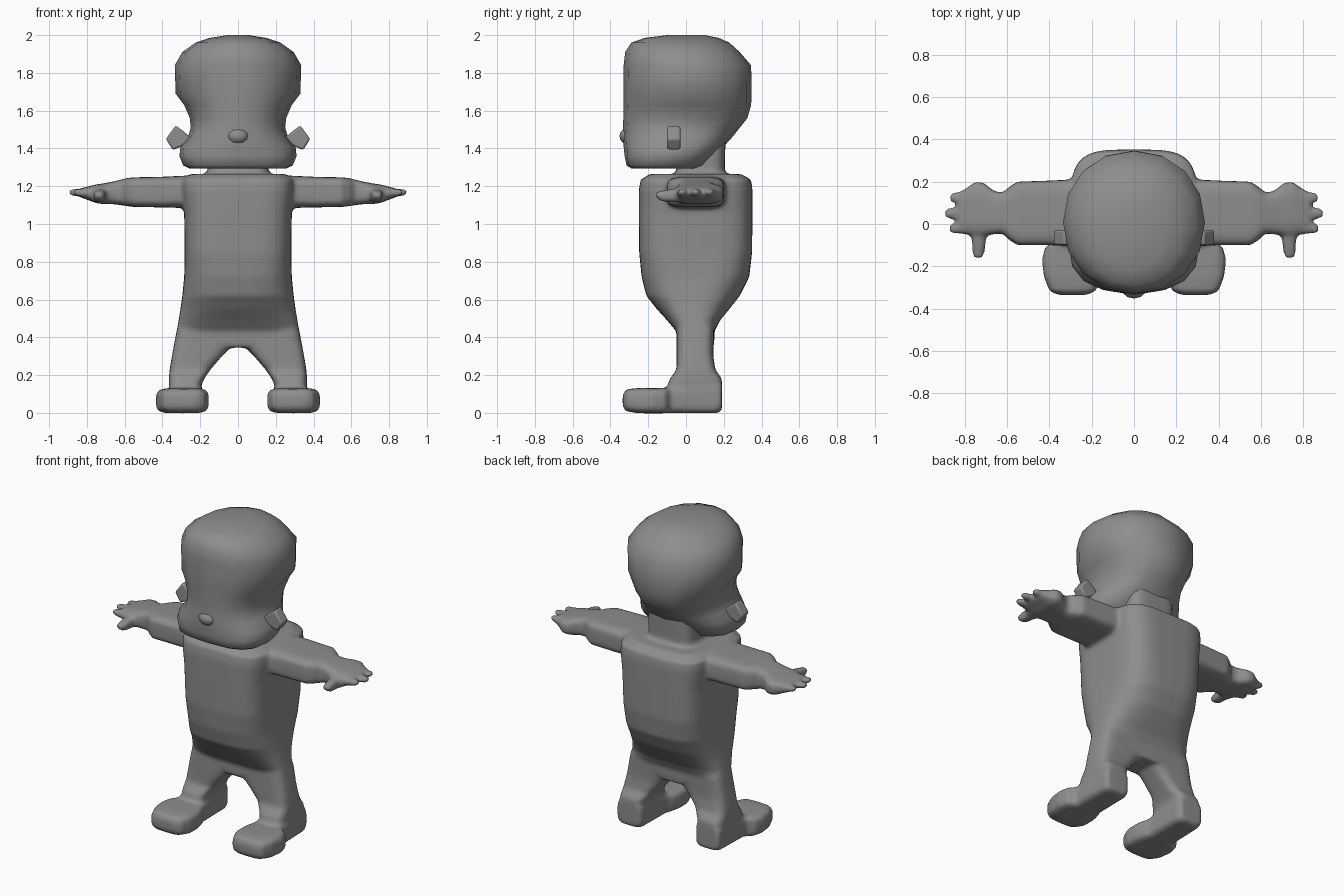
import bpy, bmesh, math
from mathutils import Vector

grey = bpy.data.materials.new("plain grey")
grey.diffuse_color = (0.27, 0.27, 0.27, 1)


def loft(bm, axis, sections, n=24, side=1):
    """Closed loft of rounded rectangles: (t, u0, u1, v0, v1, power) along an axis."""
    rings = []
    for t, u0, u1, v0, v1, p in sections:
        ring = []
        for i in range(n):
            a = 2 * math.pi * i / n
            c, s = math.cos(a), math.sin(a)
            u = (u0 + u1) / 2 + (u1 - u0) / 2 * math.copysign(abs(c) ** (2 / p), c)
            v = (v0 + v1) / 2 + (v1 - v0) / 2 * math.copysign(abs(s) ** (2 / p), s)
            co = {"x": (t, u, v), "y": (u, t, v), "z": (u, v, t)}[axis]
            ring.append(bm.verts.new((co[0] * side, co[1], co[2])))
        rings.append(ring)
    faces = [bm.faces.new(rings[0]), bm.faces.new(rings[-1])]
    for a, b in zip(rings, rings[1:]):
        for i in range(n):
            j = (i + 1) % n
            faces.append(bm.faces.new((a[i], a[j], b[j], b[i])))
    bmesh.ops.recalc_face_normals(bm, faces=faces)


def finish(name, bm, angle=180):
    me = bpy.data.meshes.new(name)
    bm.to_mesh(me)
    bm.free()
    me.materials.append(grey)
    ob = bpy.data.objects.new(name, me)
    bpy.context.collection.objects.link(ob)
    bpy.ops.object.select_all(action="DESELECT")
    ob.select_set(True)
    bpy.context.view_layer.objects.active = ob
    bpy.ops.object.shade_smooth_by_angle(angle=math.radians(angle))
    return ob


def fuse(ob, voxel, repeat):
    """Blend overlapping volumes into one smooth skin."""
    r = ob.modifiers.new("fuse", "REMESH")
    r.mode, r.voxel_size, r.use_smooth_shade = "VOXEL", voxel, True
    s = ob.modifiers.new("soften", "SMOOTH")
    s.factor, s.iterations = 0.5, repeat


# Body: torso, pelvis, legs, feet, arms and hands fused together
bm = bmesh.new()
loft(bm, "z", [
    (0.345, -0.10, 0.10, -0.045, 0.145, 4),
    (0.38, -0.25, 0.25, -0.05, 0.15, 4),
    (0.43, -0.325, 0.325, -0.05, 0.15, 4),
    (0.49, -0.315, 0.315, -0.10, 0.18, 3.2),
    (0.55, -0.305, 0.305, -0.155, 0.23, 2.8),
    (0.62, -0.295, 0.295, -0.21, 0.285, 2.8),
    (0.72, -0.285, 0.285, -0.235, 0.335, 3.2),
    (0.85, -0.282, 0.282, -0.248, 0.35, 3.8),
    (1.05, -0.285, 0.285, -0.25, 0.352, 4),
    (1.18, -0.30, 0.30, -0.25, 0.352, 4),
    (1.235, -0.30, 0.30, -0.24, 0.345, 4),
    (1.265, -0.25, 0.25, -0.19, 0.29, 4)], 40)

for s in (1, -1):
    # Leg
    loft(bm, "z", [
        (0.05, 0.19, 0.365, -0.10, 0.185, 4),
        (0.14, 0.195, 0.365, -0.10, 0.19, 4),
        (0.18, 0.18, 0.366, -0.085, 0.19, 4),
        (0.23, 0.145, 0.362, -0.05, 0.155, 4),
        (0.30, 0.085, 0.35, -0.05, 0.145, 4),
        (0.34, 0.045, 0.343, -0.05, 0.145, 4),
        (0.45, 0.0, 0.322, -0.05, 0.15, 4)], 32, s)
    # Foot
    loft(bm, "y", [
        (-0.335, 0.22, 0.36, 0.03, 0.10, 3),
        (-0.315, 0.18, 0.40, 0.008, 0.125, 4),
        (-0.25, 0.155, 0.425, -0.002, 0.132, 4.5),
        (-0.17, 0.155, 0.435, -0.002, 0.132, 4.5),
        (-0.11, 0.17, 0.42, -0.002, 0.132, 4.5),
        (-0.08, 0.185, 0.375, -0.002, 0.14, 4.5),
        (0.16, 0.19, 0.367, -0.002, 0.17, 5),
        (0.19, 0.20, 0.36, 0.01, 0.16, 4)], 32, s)
    # Sleeve, wrist and palm
    loft(bm, "x", [
        (0.20, -0.12, 0.22, 1.06, 1.26, 4),
        (0.30, -0.105, 0.21, 1.085, 1.255, 4),
        (0.40, -0.10, 0.205, 1.088, 1.25, 5),
        (0.55, -0.10, 0.20, 1.09, 1.247, 5),
        (0.59, -0.075, 0.175, 1.095, 1.243, 4),
        (0.62, -0.045, 0.148, 1.10, 1.235, 4),
        (0.66, -0.048, 0.155, 1.105, 1.225, 4),
        (0.71, -0.055, 0.195, 1.105, 1.215, 3.5),
        (0.75, -0.055, 0.20, 1.11, 1.21, 3.5),
        (0.79, -0.04, 0.17, 1.125, 1.20, 3.5),
        (0.83, -0.03, 0.15, 1.14, 1.19, 3.5)], 32, s)
    # Fingers and thumb
    for y, tip in ((0.125, 0.87), (0.05, 0.895), (-0.02, 0.875)):
        loft(bm, "x", [(0.78, y - 0.03, y + 0.03, 1.135, 1.19, 3),
                       (tip - 0.02, y - 0.025, y + 0.025, 1.15, 1.185, 3),
                       (tip, y - 0.016, y + 0.016, 1.155, 1.18, 3)], 16, s)
    loft(bm, "y", [(-0.16, 0.715, 0.755, 1.14, 1.17, 3),
                   (-0.13, 0.705, 0.765, 1.12, 1.175, 3),
                   (-0.08, 0.70, 0.765, 1.115, 1.185, 3),
                   (0.0, 0.68, 0.79, 1.115, 1.195, 3)], 16, s)
# Neck
loft(bm, "z", [(1.15, -0.17, 0.17, -0.06, 0.215, 4),
               (1.30, -0.16, 0.16, -0.05, 0.205, 4),
               (1.46, -0.16, 0.16, -0.05, 0.21, 4)], 32)
fuse(finish("body", bm), 0.012, 5)

# Head: round skull, pinched temples and a broad jaw cut back to the neck
bm = bmesh.new()
loft(bm, "z", [
    (1.295, -0.26, 0.26, -0.29, 0.06, 3),
    (1.31, -0.29, 0.29, -0.315, 0.10, 2.8),
    (1.36, -0.31, 0.31, -0.325, 0.15, 2.6),
    (1.41, -0.305, 0.305, -0.33, 0.20, 2.4),
    (1.46, -0.265, 0.265, -0.335, 0.245, 2.4),
    (1.51, -0.25, 0.25, -0.333, 0.285, 2.3),
    (1.56, -0.255, 0.255, -0.332, 0.325, 2.3),
    (1.63, -0.285, 0.285, -0.332, 0.345, 2.2),
    (1.69, -0.33, 0.33, -0.332, 0.347, 2.1),
    (1.84, -0.335, 0.335, -0.33, 0.345, 2.1),
    (1.91, -0.295, 0.295, -0.322, 0.285, 2.1),
    (1.96, -0.225, 0.225, -0.29, 0.23, 2.1),
    (1.985, -0.15, 0.15, -0.22, 0.175, 2),
    (2.0, -0.06, 0.06, -0.10, 0.10, 2)], 16)
finish("head", bm)

# Nose
bm = bmesh.new()
bmesh.ops.create_uvsphere(bm, u_segments=12, v_segments=8, radius=1)
for v in bm.verts:
    v.co = Vector((v.co.x * 0.06, v.co.y * 0.05 - 0.302, v.co.z * 0.045 + 1.465))
finish("nose", bm)

# Ears: tilted bevelled plates
outline = [(0.24, 1.45), (0.30, 1.50), (0.33, 1.522), (0.382, 1.45), (0.345, 1.392), (0.30, 1.41)]
for s, name in ((1, "right_ear"), (-1, "left_ear")):
    bm = bmesh.new()
    base = bm.faces.new([bm.verts.new((x * s, -0.10, z)) for x, z in outline])
    ext = bmesh.ops.extrude_face_region(bm, geom=[base])["geom"]
    for v in ext:
        if isinstance(v, bmesh.types.BMVert):
            v.co.y += 0.07
    bmesh.ops.recalc_face_normals(bm, faces=bm.faces[:])
    ear = finish(name, bm, 40)
    bevel = ear.modifiers.new("round", "BEVEL")
    bevel.width, bevel.segments = 0.01, 2
